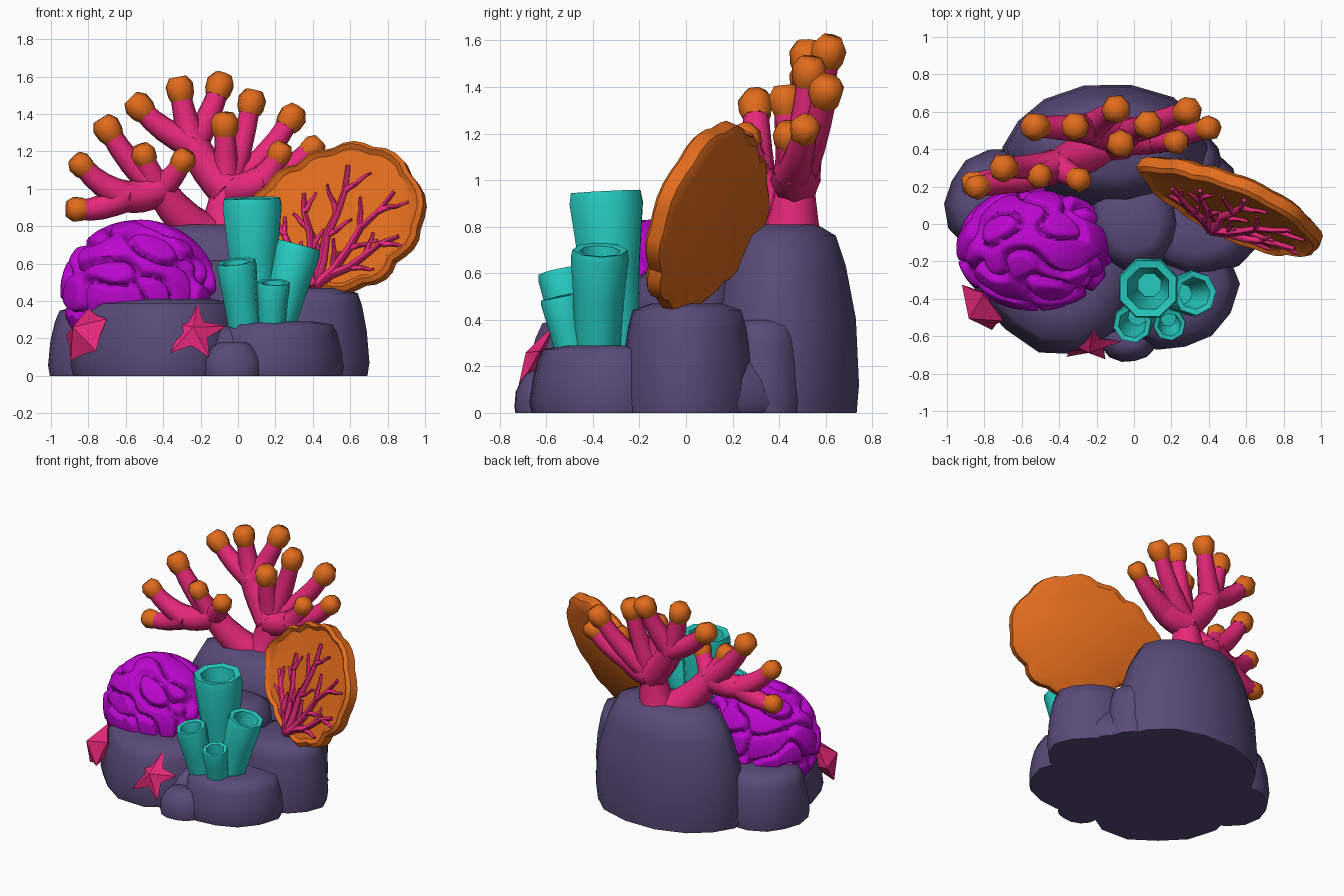
import bpy, bmesh, math, random
from mathutils import Vector

if "Cube" in bpy.data.objects:
    bpy.data.objects.remove(bpy.data.objects["Cube"])
random.seed(4)
UP = Vector((0, 0, 1))


def material(name, r, g, b):
    mat = bpy.data.materials.new(name)
    mat.use_nodes = True
    mat.diffuse_color = (r, g, b, 1)
    mat.node_tree.nodes["Principled BSDF"].inputs["Base Color"].default_value = (r, g, b, 1)
    return mat


ROCK = material("slate purple", .1, .07, .19)
BRAIN = material("bright violet", .5, .002, .62)
TEAL = material("teal", .02, .62, .55)
ORANGE = material("orange", .76, .15, .012)
PINK = material("pink", .82, .022, .2)


def finish(name, bm, materials, angle=40):
    bmesh.ops.recalc_face_normals(bm, faces=bm.faces)
    mesh = bpy.data.meshes.new(name)
    bm.to_mesh(mesh)
    bm.free()
    for mat in materials:
        mesh.materials.append(mat)
    ob = bpy.data.objects.new(name, mesh)
    bpy.context.collection.objects.link(ob)
    bpy.ops.object.select_all(action='DESELECT')
    ob.select_set(True)
    bpy.context.view_layer.objects.active = ob
    bpy.ops.object.shade_smooth_by_angle(angle=math.radians(angle))


def circle(count):
    return [math.tau * i / count for i in range(count)]


def loft(bm, rings, slot=0):
    """Skin a stack of point rings and cap both ends."""
    loops = [[bm.verts.new(point) for point in ring] for ring in rings]
    count = len(loops[0])
    for lower, upper in zip(loops, loops[1:]):
        for i in range(count):
            j = (i + 1) % count
            face = bm.faces.new((lower[i], lower[j], upper[j], upper[i]))
            face.material_index = slot
    for cap in (loops[0], loops[-1]):
        bm.faces.new(cap).material_index = slot


def tube(bm, points, radii, sides=8, axis=None, slot=0):
    """Tapered tube along a path; a fixed axis lets the path turn back inside."""
    rings, heading, turn = [], None, None
    for i, point in enumerate(points):
        ahead, behind = points[min(i + 1, len(points) - 1)], points[max(i - 1, 0)]
        new = axis or (ahead - behind).normalized()
        turn = heading.rotation_difference(new) @ turn if heading else new.to_track_quat('Z', 'Y')
        heading = new
        rings.append([point + turn @ Vector((math.cos(a), math.sin(a), 0)) * radii[i]
                      for a in circle(sides)])
    loft(bm, rings, slot)


# Rock base: overlapping lumpy boulders with rounded shoulders
def boulder(name, x, y, width, depth, height, shoulder=.8):
    bm = bmesh.new()
    phase = random.uniform(0, math.tau)
    lumps = [1 + .03 * math.sin(3 * a + phase) + random.uniform(-.03, .03) for a in circle(14)]
    rings = []
    for level, scale in ((0, .97), (.15, 1), (.5, .96), (.78, (.96 + shoulder) / 2),
                         (.94, shoulder), (1, shoulder * .65)):
        rings.append([(x + width * scale * lump * math.cos(a),
                       y + depth * scale * lump * math.sin(a), height * level)
                      for a, lump in zip(circle(14), lumps)])
    loft(bm, rings)
    finish(name, bm, [ROCK], 60)


boulder("base_rock", -.12, .01, .72, .66, .28)
boulder("left_rock", -.4, -.2, .48, .49, .41, .84)
boulder("left_back_rock", -.71, .11, .3, .29, .37)
boulder("front_rock", .2, -.32, .35, .36, .29, .84)
boulder("right_rock", .36, .0, .33, .29, .47, .82)
boulder("right_back_rock", .27, .33, .2, .17, .4)
boulder("back_rock", -.14, .41, .56, .34, .81, .7)
boulder("middle_rock", 0, 0, .26, .26, .62)
boulder("front_pebble", -.03, -.61, .16, .13, .18, .6)

# Brain coral: ellipsoid with meandering grooves along the zero lines of a wave field
waves = []
for _ in range(14):
    wave = Vector([random.gauss(0, 1) for _ in range(3)]).normalized() * 28
    waves.append((wave, random.uniform(0, math.tau)))
bm = bmesh.new()
bmesh.ops.create_icosphere(bm, subdivisions=6, radius=1)
for vert in bm.verts:
    normal = vert.co.copy()
    point = Vector([a * size for a, size in zip(normal, (.42, .335, .385))])
    field = abs(sum(math.cos(wave.dot(point) + phase) for wave, phase in waves)) / len(waves) ** .5
    groove = .05 * (1 - min(field * 2, 1)) ** 1.3
    vert.co = point - normal * groove + Vector((-.53, -.13, .45))
finish("brain_coral", bm, [BRAIN], 60)


# Tube sponges: hollow flared cups
def sponge(name, base, top, narrow, wide):
    base, top = Vector(base), Vector(top)
    stations = ((0, narrow), (.55, (narrow + wide) / 2), (.93, wide), (1, wide * .95),
                (.99, wide * .7), (.45, narrow * .6))
    bm = bmesh.new()
    tube(bm, [base.lerp(top, t) for t, _ in stations], [radius for _, radius in stations],
         8, (top - base).normalized())
    finish(name, bm, [TEAL], 60)


sponge("tall_sponge", (.09, -.31, .25), (.075, -.345, .95), .11, .17)
sponge("right_sponge", (.2, -.38, .24), (.325, -.37, .7), .095, .125)
sponge("left_sponge", (.04, -.46, .22), (-.01, -.535, .61), .085, .108)
sponge("small_sponge", (.18, -.48, .22), (.19, -.54, .5), .07, .09)


# Branching coral: limbs curve up from shared forks, each tip ends in a bulb
def limb(bm, start, end, thick, thin):
    control = start.lerp(end, .6) - UP * (end - start).length * .17
    steps = [i / 4 for i in range(5)]
    path = [start.lerp(control, t).lerp(control.lerp(end, t), t) for t in steps]
    tube(bm, path, [thick + (thin - thick) * t ** .7 for t in steps])
    return (path[-1] - path[-2]).normalized()


def bulb(bm, end, heading):
    size = 1 if end.z > 1.25 else .88
    profile = ((-.05, .06), (-.02, .073), (.035, .077), (.078, .048))
    tube(bm, [end + heading * t * size for t, _ in profile],
         [radius * size for _, radius in profile], 7, slot=1)


root = Vector((-.1, .45, .7))
crown = Vector((-.06, .47, 1))
left = Vector((-.42, .31, 1))
far_left = Vector((-.6, .25, .96))
high = Vector((-.24, .51, 1.24))
right = Vector((.12, .46, 1.04))
TIPS = [
    (crown, [(.07, .53, 1.45), (-.07, .43, 1.33), (.28, .6, 1.37)]),
    (high, [(-.31, .52, 1.52), (-.52, .52, 1.43), (-.1, .61, 1.54)]),
    (left, [(-.69, .3, 1.31), (-.5, .26, 1.17), (-.3, .24, 1.14)]),
    (far_left, [(-.85, .22, .89), (-.83, .2, 1.12)]),
    (right, [(.39, .51, 1.21), (.22, .44, 1.18)]),
]
bm = bmesh.new()
for start, end, thick in ((root, crown, .16), (root, left, .14), (crown, high, .11),
                          (crown, right, .11), (left, far_left, .095)):
    limb(bm, start, end, thick, .085)
for fork, tips in TIPS:
    for tip in tips:
        tip = Vector(tip)
        bulb(bm, tip, limb(bm, fork, tip, .085, .054))
finish("branching_coral", bm, [PINK, ORANGE], 60)

# Sea fan: thick scalloped disc on a leaning plane, with a shallow recessed face
FACING = Vector((-.39, -.865, .317)).normalized()
# Reach of the outline every thirty degrees, from the right, anticlockwise
REACH = [.465, .47, .43, .36, .335, .38, .485, .45, .4, .395, .4, .41]


def on_fan(x, z, lift):
    return Vector((x, .08 - .45 * (x - .56) + .37 * (z - .84), z)) + FACING * lift


bm = bmesh.new()
rings = []
for scale, lift in ((.9, -.055), (.99, -.03), (1, .03), (.95, .05), (.89, .03)):
    ring = []
    for i, a in enumerate(circle(48)):
        k, part = i // 4, i % 4 / 4
        reach = REACH[k] * (1 - part) + REACH[(k + 1) % 12] * part
        reach *= scale * (.96 + .08 * abs(math.sin(a * 5.5 + .4)) ** .7)
        ring.append(on_fan(.525 + reach * math.cos(a), .85 + reach * math.sin(a), lift))
    rings.append(ring)
loft(bm, rings)
finish("sea_fan", bm, [ORANGE], 35)


# Veins spread over the fan with alternating side twigs
def vein(bm, x, z, angle, length, radius, twigs):
    path = []
    for i in range(6):
        path.append(on_fan(x, z, .037))
        bend = angle + .18 * math.sin(i * 2 + angle * 5)
        if twigs and 0 < i < 5:
            side = 1 if i % 2 else -1
            vein(bm, x, z, angle + side * .65, length * .25, radius * .6, False)
        x += math.cos(bend) * length / 5
        z += math.sin(bend) * length / 5
    tube(bm, path, [radius * (1 - .12 * i) for i in range(6)], 6)


bm = bmesh.new()
for degrees, length in ((32, .52), (52, .66), (73, .67), (97, .5), (124, .4)):
    vein(bm, .43, .47, math.radians(degrees), length, .031, True)
finish("fan_veins", bm, [PINK], 60)


# Starfish: five ridged arms rising to a domed centre
def starfish(name, centre, facing, outer, inner, dome, spin):
    turn = Vector(facing).to_track_quat('Z', 'Y')
    bm = bmesh.new()

    def add(x, y, z):
        return bm.verts.new(Vector(centre) + turn @ Vector((x, y, z)))

    hubs = add(0, 0, dome), add(0, 0, -dome)
    rim = []
    for i, a in enumerate(circle(10)):
        reach = inner if i % 2 else outer
        rim.append(add(-reach * math.sin(a + spin), reach * math.cos(a + spin), 0))
    for i in range(10):
        for hub in hubs:
            bm.faces.new((hub, rim[i - 1], rim[i]))
    finish(name, bm, [PINK], 50)


starfish("front_starfish", (-.24, -.645, .235), (0, -.87, .5), .18, .085, .05, -.12)
starfish("side_starfish", (-.815, -.445, .22), (-.68, -.6, .4), .16, .12, .1, .3)
